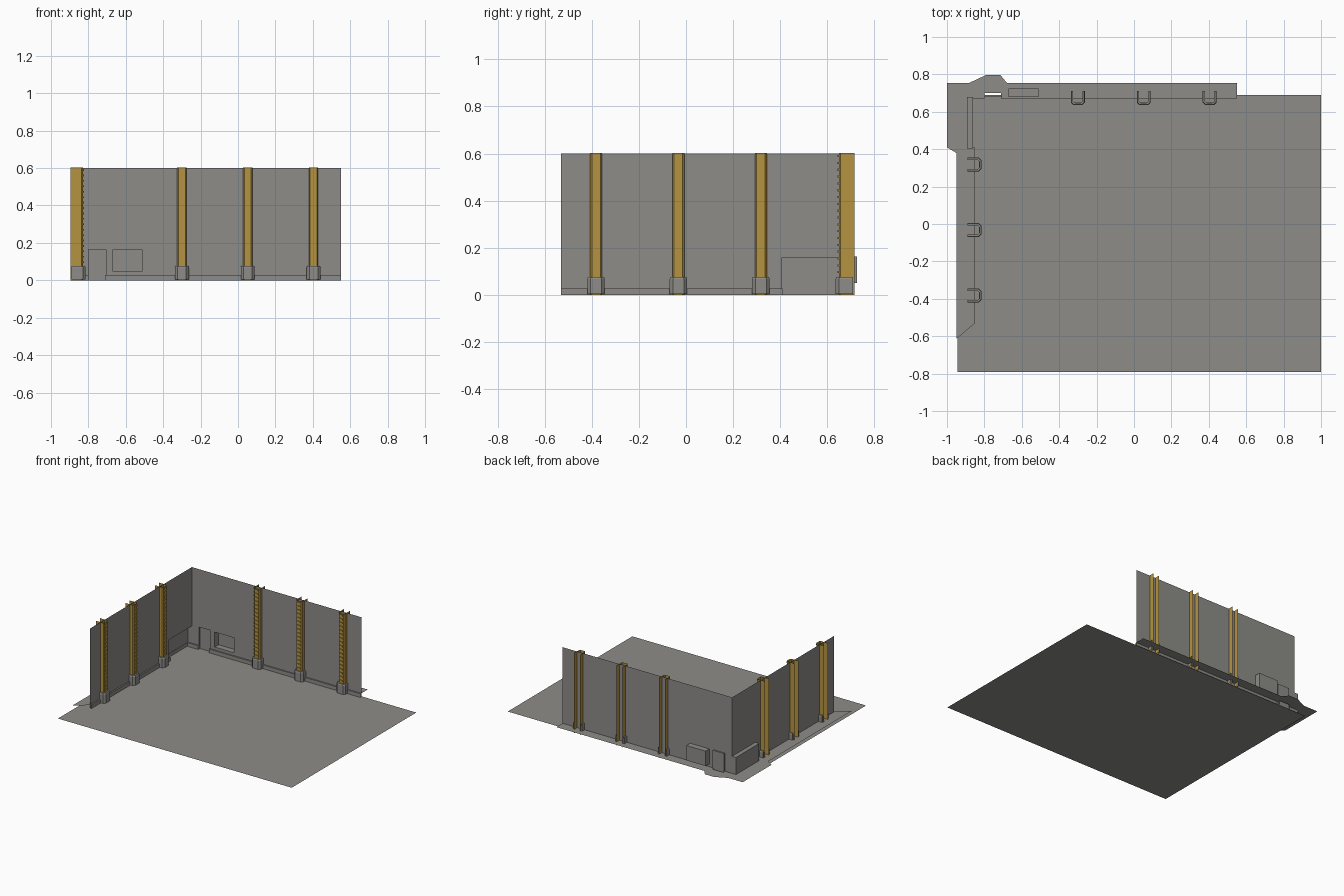
import bpy, bmesh, math
from mathutils import Matrix, Vector

if "Cube" in bpy.data.objects:
    bpy.data.objects.remove(bpy.data.objects["Cube"])


def material(name, rgb):
    m = bpy.data.materials.new(name)
    m.diffuse_color = (*rgb, 1)
    m.use_nodes = True
    m.node_tree.nodes["Principled BSDF"].inputs["Base Color"].default_value = m.diffuse_color
    return m


GREY = material("concrete grey", (0.27, 0.265, 0.25))
GOLD = material("girder gold", (0.46, 0.29, 0.05))

# Wall space: x along the wall, y outward, z up
BACK = Matrix.Translation((0, 0.68, 0))
LEFT = Matrix.Translation((-0.86, 0, 0)) @ Matrix.Rotation(math.pi / 2, 4, 'Z')


def make(name, faces, mat, frame=Matrix()):
    """Build an object from a list of polygons (each a list of points)."""
    bm = bmesh.new()
    for f in faces:
        bm.faces.new([bm.verts.new(p) for p in f])
    bmesh.ops.remove_doubles(bm, verts=bm.verts, dist=1e-5)
    bmesh.ops.transform(bm, matrix=frame, verts=bm.verts)
    me = bpy.data.meshes.new(name)
    bm.to_mesh(me)
    bm.free()
    me.materials.append(mat)
    ob = bpy.data.objects.new(name, me)
    bpy.context.collection.objects.link(ob)
    return ob


def strip(path, z0, z1):
    """Vertical sheet following a plan path."""
    return [[(*a, z0), (*b, z0), (*b, z1), (*a, z1)] for a, b in zip(path, path[1:])]


def wall(name, u0, u1, holes, frame):
    """Thin wall with rectangular openings (ua, ub, za, zb, depth)."""
    us = sorted({u0, u1, *[h[0] for h in holes], *[h[1] for h in holes]})
    faces = []
    for a, b in zip(us, us[1:]):
        zs = [0, 0.6]
        hole = next((h for h in holes if h[0] <= a and b <= h[1]), None)
        if hole:
            zs = [0, hole[2], hole[3], 0.6]
        for i, (z0, z1) in enumerate(zip(zs, zs[1:])):
            if z1 > z0 and not (hole and i == 1):
                faces += strip([(a, 0), (b, 0)], z0, z1)
    make(name, faces, GREY, frame)


def recess(name, a, b, z0, z1, d, frame):
    """Box behind an opening, open toward the room."""
    faces = strip([(a, 0), (a, d), (b, d), (b, 0)], z0, z1)
    faces += [[(a, 0, z), (b, 0, z), (b, d, z), (a, d, z)] for z in (z0, z1)]
    make(name, faces, GREY, frame)


def u_profile(w, front, rear, c):
    return [(-w, rear), (-w, front + c), (-w + c, front),
            (w - c, front), (w, front + c), (w, rear)]


def column(name, u, frame):
    f = frame @ Matrix.Translation((u, 0, 0))
    # Open channel girder
    inner = u_profile(0.025, -0.031, 0.036, 0.007)
    faces = strip(inner, 0.0, 0.602)
    # Ladder-like rungs across the girder face
    for i in range(18):
        z = 0.092 + i * 0.029
        w, h = 0.016, 0.009
        faces += strip([(-w, -0.031), (-w, -0.036), (w, -0.036), (w, -0.031)], z, z + h)
        faces += [[(-w, -0.031, k), (w, -0.031, k), (w, -0.036, k), (-w, -0.036, k)]
                  for k in (z, z + h)]
    make(name + "_girder", faces, GOLD, f)
    # Footing wrapped around the girder
    low = u_profile(0.037, -0.045, 0.03, 0.014)
    top = u_profile(0.034, -0.042, 0.03, 0.014)
    rim = u_profile(0.025, -0.031, 0.03, 0.007)
    faces = strip(low, 0.003, 0.068)
    for (p, zp), (q, zq) in (((low, 0.068), (top, 0.077)), ((top, 0.077), (rim, 0.077))):
        for i in range(5):
            faces.append([(*p[i], zp), (*p[i + 1], zp), (*q[i + 1], zq), (*q[i], zq)])
    for s in (-1, 1):  # rear ends of the footing
        faces += strip([(s * 0.037, 0.03), (s * 0.025, 0.03)], 0.003, 0.072)
    make(name + "_footing", faces, GREY, f)


# Floor sheet
make("floor", [[(-0.945, -0.79, 0), (1, -0.79, 0), (1, 0.69, 0), (-0.945, 0.69, 0)]], GREY)

# Raised ledge running under and behind both walls
LZ = 0.028
outer = [(0.55, 0.755), (-0.68, 0.755), (-0.715, 0.797), (-0.79, 0.797), (-0.88, 0.755),
         (-1, 0.755), (-1, 0.41), (-0.95, 0.38), (-0.95, -0.615)]
left_edge = [(-0.85, -0.53), (-0.85, 0.41), (-0.89, 0.41)]
corner_edge = [(-0.89, 0.67), (-0.8, 0.67), (-0.8, 0.70)]
back_edge = [(-0.71, 0.70), (-0.71, 0.67), (0.55, 0.67)]
make("ledge", [[(*p, LZ) for p in outer + left_edge + corner_edge + back_edge]], GREY)
make("ledge_lip", [f for e in (left_edge, corner_edge, back_edge)
                   for f in strip(e, 0, LZ)], GREY)

# Walls with their openings and recesses
door = (-0.80, -0.705, 0, 0.165, 0.01)
window = (-0.67, -0.51, 0.05, 0.162, 0.045)
alcove = (0.405, 0.68, 0, 0.157, 0.032)
wall("back_wall", -0.86, 0.55, [door, window], BACK)
wall("left_wall", -0.53, 0.68, [alcove], LEFT)
recess("door_recess", *door, BACK)
recess("window_recess", *window, BACK)
recess("alcove_recess", *alcove, LEFT)

# Columns, three on each wall
for i in range(3):
    column(f"back_column_{i + 1}", -0.30 + 0.352 * i, BACK)
    column(f"left_column_{i + 1}", -0.382 + 0.35 * i, LEFT)
